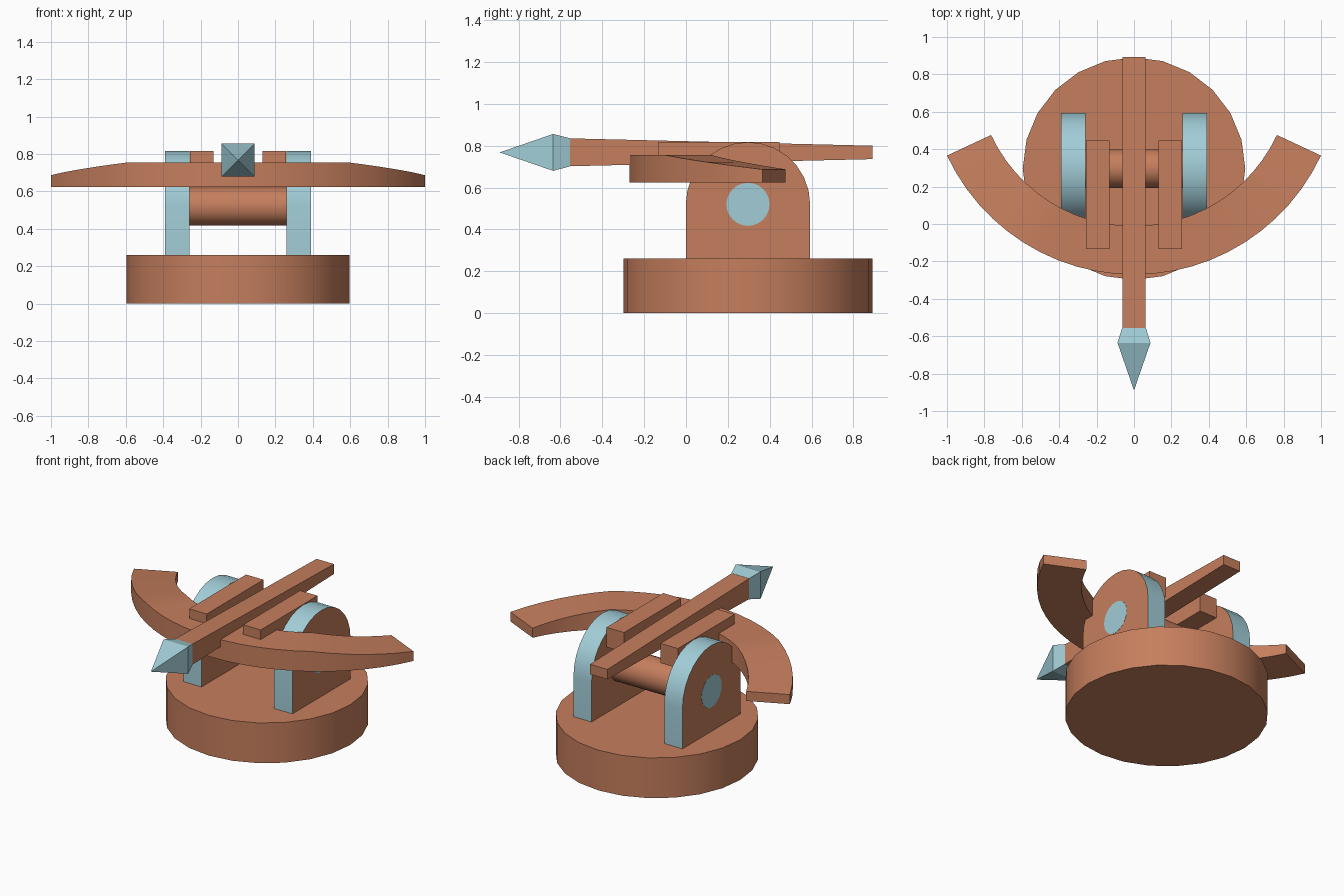
import bpy, bmesh, math
from mathutils import Matrix

if "Cube" in bpy.data.objects:
    bpy.data.objects.remove(bpy.data.objects["Cube"])


def material(name, color):
    m = bpy.data.materials.new(name)
    m.diffuse_color = color
    m.use_nodes = True
    m.node_tree.nodes["Principled BSDF"].inputs["Base Color"].default_value = m.diffuse_color
    return m


WOOD = material("wood", (0.56, 0.21, 0.11, 1))
STEEL = material("steel", (0.36, 0.61, 0.68, 1))


def finish(name, bm, mats, smooth=False):
    bmesh.ops.recalc_face_normals(bm, faces=bm.faces)
    me = bpy.data.meshes.new(name)
    bm.to_mesh(me)
    bm.free()
    for m in mats:
        me.materials.append(m)
    ob = bpy.data.objects.new(name, me)
    bpy.context.collection.objects.link(ob)
    if smooth:
        bpy.ops.object.select_all(action='DESELECT')
        ob.select_set(True)
        bpy.context.view_layer.objects.active = ob
        bpy.ops.object.shade_smooth_by_angle(angle=math.radians(31))
    return ob


def loft(name, sections, mats, smooth=False, caps=(0, 0), side=0):
    """Skin matching rings of points; a one-point ring makes a tip."""
    bm = bmesh.new()
    rings = [[bm.verts.new(p) for p in s] for s in sections]
    for a, b in zip(rings, rings[1:]):
        for i in range(len(a)):
            j = (i + 1) % len(a)
            quad = [a[i], a[j], b[j], b[i]] if len(b) > 1 else [a[i], a[j], b[0]]
            bm.faces.new(quad).material_index = side
    for ring, idx in ((rings[0], caps[0]), (rings[-1], caps[1])):
        if len(ring) > 2:
            bm.faces.new(ring).material_index = idx
    return finish(name, bm, mats, smooth)


def rect(y, hx, z0, z1, x=0):
    return [(x - hx, y, z0), (x + hx, y, z0), (x + hx, y, z1), (x - hx, y, z1)]


def cylinder(name, r, depth, matrix, mats, segments=24, cap=0):
    bm = bmesh.new()
    bmesh.ops.create_cone(bm, cap_ends=True, segments=segments, radius1=r,
                          radius2=r, depth=depth, matrix=matrix)
    for f in bm.faces:
        if len(f.verts) > 4:
            f.material_index = cap
    return finish(name, bm, mats, True)


CY, AXLE_Z, R = 0.296, 0.52, 0.297

# Round base
cylinder("base", 0.595, 0.26, Matrix.Translation((0, CY, 0.13)), [WOOD])

# Axle with steel end caps showing through the side plates
cylinder("axle", 0.103, 0.782,
         Matrix.Translation((0, CY, AXLE_Z)) @ Matrix.Rotation(math.pi / 2, 4, 'Y'),
         [WOOD, STEEL], cap=1)

# Arched side plates (steel rim, wooden faces) and top rails
arch = [(CY - R, 0.255)]
arch += [(CY - R * math.cos(math.pi * i / 14), AXLE_Z + R * math.sin(math.pi * i / 14))
         for i in range(15)]
arch += [(CY + R, 0.255)]
for s, side in ((-1, "left"), (1, "right")):
    loft(side + "_plate", [[(s * x, y, z) for y, z in arch] for x in (0.26, 0.39)],
         [WOOD, STEEL], True, side=1)
    loft(side + "_rail", [rect(y, 0.0625, 0.69, 0.817, s * 0.193) for y in (-0.133, 0.447)],
         [WOOD])

# Curved bow, thinning towards the tips
bow = []
N = 24
for i in range(N + 1):
    a = math.radians(-65 + 130 * i / N)
    top = 0.755 - 0.068 * max(0, (abs(math.degrees(a)) - 32.5) / 32.5)
    bow.append([(r * math.sin(a), 0.832 - r * math.cos(a), z)
                for r, z in ((0.843, 0.625), (1.103, 0.625), (1.103, top), (0.843, top))])
loft("bow", bow, [WOOD], True)

# Bolt shaft and pointed head
loft("bolt_shaft", [rect(-0.555, 0.0625, 0.702, 0.835), rect(0.892, 0.0625, 0.736, 0.8)], [WOOD])
loft("bolt_head", [rect(-0.555, 0.0635, 0.701, 0.836), rect(-0.635, 0.088, 0.68, 0.856),
                   [(0, -0.89, 0.768)]], [STEEL])
